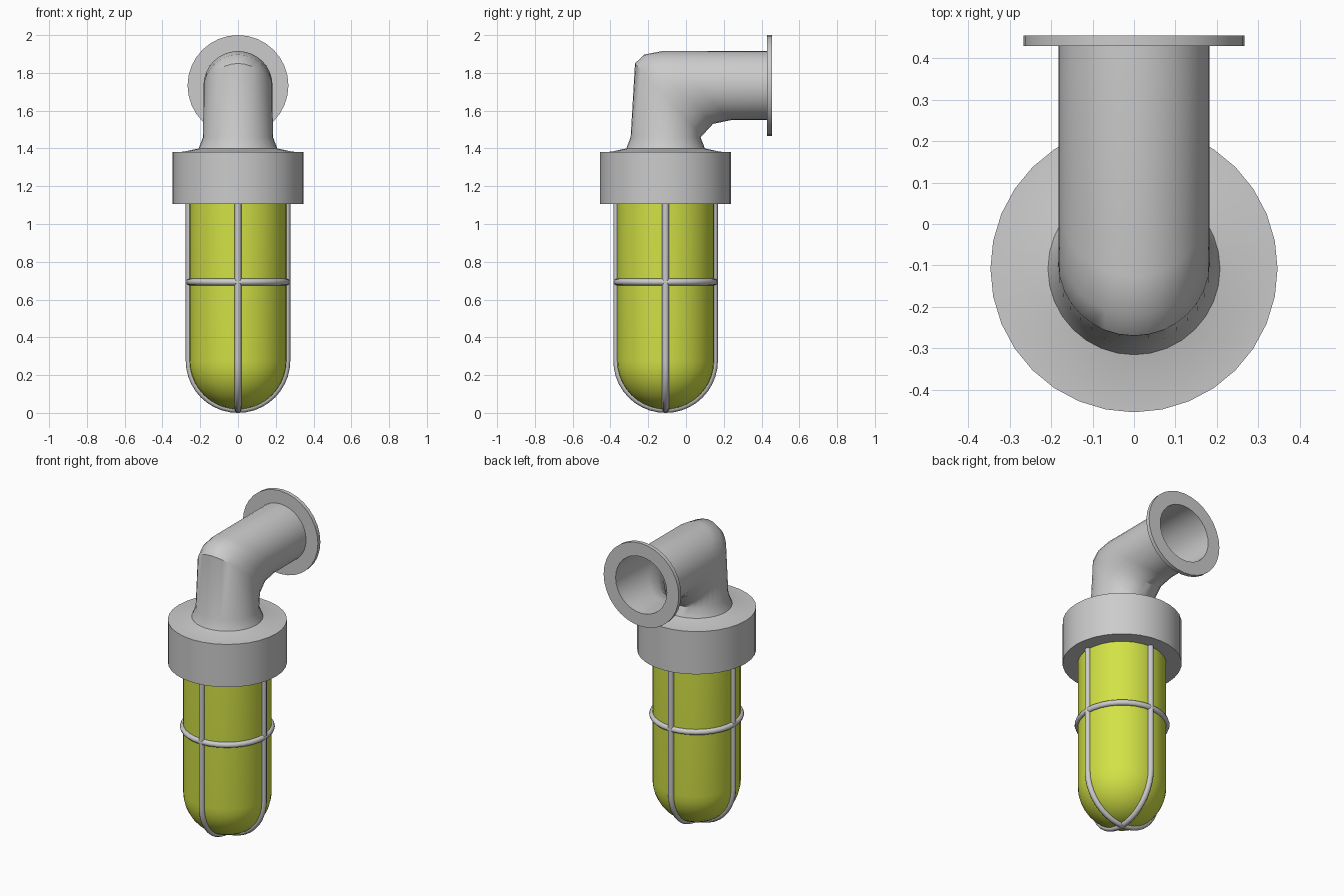
import bpy, bmesh, math

if "Cube" in bpy.data.objects:
    bpy.data.objects.remove(bpy.data.objects["Cube"])

YC = -0.108     # lamp axis
ZP = 1.733      # axis of the horizontal pipe
SEG = 32


def smooth(ob, angle=35):
    bpy.ops.object.select_all(action='DESELECT')
    ob.select_set(True)
    bpy.context.view_layer.objects.active = ob
    bpy.ops.object.shade_smooth_by_angle(angle=math.radians(angle))


def loft(name, rings, closed=False):
    """Skin elliptical rings given as (front point, back point, half width) in the y-z plane."""
    bm = bmesh.new()
    loops = []
    for (fy, fz), (by, bz), w in rings:
        loop = []
        for i in range(SEG):
            a = 2 * math.pi * i / SEG
            c = math.cos(a)
            loop.append(bm.verts.new((w * math.sin(a),
                                      (fy + by) / 2 - c * (by - fy) / 2,
                                      (fz + bz) / 2 - c * (bz - fz) / 2)))
        loops.append(loop)
    pairs = list(zip(loops, loops[1:]))
    if closed:
        pairs.append((loops[-1], loops[0]))
    for p, q in pairs:
        for i in range(SEG):
            j = (i + 1) % SEG
            bm.faces.new((p[i], p[j], q[j], q[i]))
    bmesh.ops.remove_doubles(bm, verts=bm.verts, dist=1e-5)
    bmesh.ops.recalc_face_normals(bm, faces=bm.faces)
    me = bpy.data.meshes.new(name)
    bm.to_mesh(me)
    bm.free()
    ob = bpy.data.objects.new(name, me)
    bpy.context.collection.objects.link(ob)
    smooth(ob)
    return ob


def flat(r, z):      # horizontal ring around the lamp axis
    return ((YC - r, z), (YC + r, z), r)


def upright(r, y):   # vertical ring around the pipe axis
    return ((y, ZP + r), (y, ZP - r), r)


# collar, flared neck, elbow and open pipe
loft("collar_and_elbow", [
    flat(0.25, 1.105), flat(0.347, 1.105), flat(0.347, 1.38),
    flat(0.287, 1.383), flat(0.208, 1.40), flat(0.185, 1.46),
    ((-0.27, 1.85), (0.085, 1.467), 0.183),
    ((-0.222, 1.897), (0.143, 1.53), 0.183),
    ((-0.127, 1.915), (0.238, 1.55), 0.183),
    upright(0.183, 0.44)])

# wall flange
loft("wall_flange", [upright(0.182, 0.43), upright(0.267, 0.43),
                     upright(0.267, 0.455), upright(0.182, 0.455)], closed=True)

# glass with a domed bottom
R, ZD = 0.258, 0.277
dome = [(R * math.sin(math.pi / 2 * i / 10), ZD - R * math.cos(math.pi / 2 * i / 10))
        for i in range(11)]
glass = loft("glass", [flat(r, z) for r, z in dome] + [flat(R, 1.13)])
mat = bpy.data.materials.new("yellow_glass")
mat.diffuse_color = (0.65, 0.76, 0.06, 1)
mat.use_nodes = True
mat.node_tree.nodes["Principled BSDF"].inputs["Base Color"].default_value = mat.diffuse_color
glass.data.materials.append(mat)


def wire(name, pts, cyclic=False, radius=0.018):
    cu = bpy.data.curves.new(name, 'CURVE')
    cu.dimensions = '3D'
    cu.bevel_depth = radius
    cu.bevel_resolution = 2
    sp = cu.splines.new('POLY')
    sp.points.add(len(pts) - 1)
    for p, co in zip(sp.points, pts):
        p.co = (*co, 1)
    sp.use_cyclic_u = cyclic
    ob = bpy.data.objects.new(name, cu)
    bpy.context.collection.objects.link(ob)
    return ob


# guard cage: two U-shaped wires and one hoop
RC = 0.259
u = [(-RC, 1.12)]
u += [(-RC * math.cos(math.pi * i / 20), ZD - RC * math.sin(math.pi * i / 20)) for i in range(21)]
u += [(RC, 1.12)]
wire("cage_wire_side", [(s, YC, z) for s, z in u])
wire("cage_wire_front", [(0, YC + s, z) for s, z in u])
wire("cage_hoop", [(RC * math.cos(2 * math.pi * i / SEG),
                    YC + RC * math.sin(2 * math.pi * i / SEG), 0.693)
                   for i in range(SEG)], cyclic=True)
